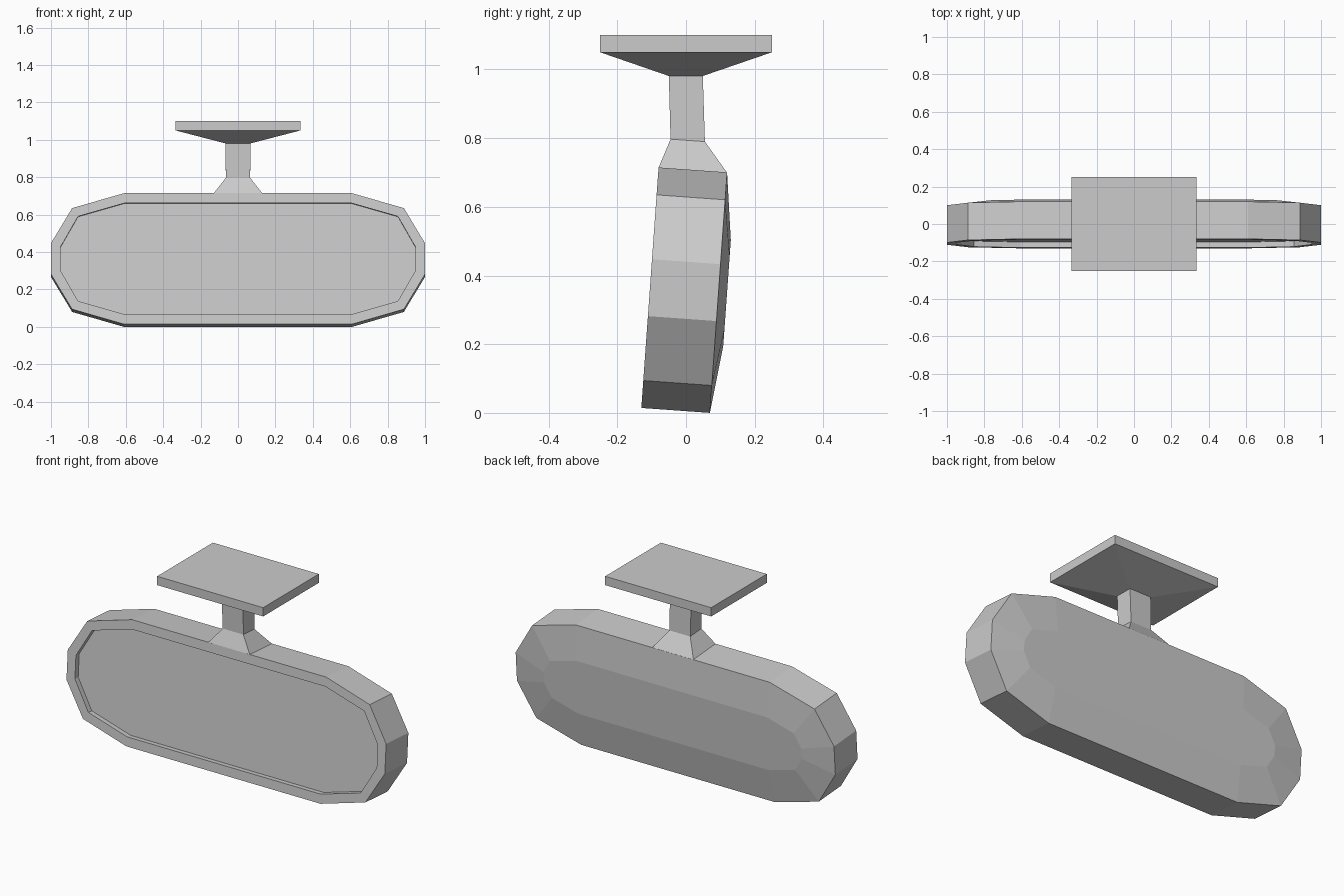
import bpy, bmesh
from math import radians
from mathutils import Matrix, Vector

if "Cube" in bpy.data.objects:
    bpy.data.objects.remove(bpy.data.objects["Cube"])


def loft(name, rings, cap_start=True, cap_end=True, matrix=Matrix()):
    """Skin a list of equal-length point rings into one flat-shaded object."""
    bm = bmesh.new()
    loops = [[bm.verts.new(matrix @ Vector(p)) for p in ring] for ring in rings]
    n = len(loops[0])
    for a, b in zip(loops, loops[1:]):
        for i in range(n):
            j = (i + 1) % n
            bm.faces.new((a[i], a[j], b[j], b[i]))
    if cap_start:
        bm.faces.new(loops[0][::-1])
    if cap_end:
        bm.faces.new(loops[-1])
    bmesh.ops.recalc_face_normals(bm, faces=bm.faces)
    mesh = bpy.data.meshes.new(name)
    bm.to_mesh(mesh)
    bm.free()
    obj = bpy.data.objects.new(name, mesh)
    bpy.context.collection.objects.link(obj)
    return obj


def outline(quarter, y):
    """Mirror three corner points into a twelve-sided outline at depth y."""
    q = quarter
    half = q + [(x, -z) for x, z in reversed(q)]
    pts = half + [(-x, z) for x, z in reversed(half)]
    return [(x, y, z) for x, z in pts]


def rect(hx, y0, z0, y1, z1):
    """Rectangle whose front and back edges may sit at different heights."""
    return [(-hx, y0, z0), (hx, y0, z0), (hx, y1, z1), (-hx, y1, z1)]


# Mirror housing: tilted shell with a recessed glass face and bevelled back
rim = [(0.61, 0.351), (0.887, 0.271), (1.0, 0.083)]
glass = [(0.607, 0.298), (0.855, 0.227), (0.948, 0.065)]
back = [(0.60, 0.155), (0.765, 0.107), (0.81, 0.03)]
tilt = Matrix.Translation((0, -0.105, 0.3645)) @ Matrix.Rotation(radians(-4.1), 4, 'X')
loft("mirror_housing", [
    outline(glass, 0.03),
    outline(glass, 0.0),
    outline(rim, 0.0),
    outline(rim, 0.2),
    outline(back, 0.225),
], matrix=tilt)

# Stem: flared foot on the housing, then a square neck
loft("stem", [
    rect(0.13, -0.08, 0.714, 0.119, 0.70),
    rect(0.065, -0.045, 0.797, 0.055, 0.79),
    rect(0.067, -0.05, 0.981, 0.049, 0.981),
], cap_start=False, cap_end=False)

# Mounting plate: tapered underside and flat slab
loft("mounting_plate", [
    rect(0.067, -0.05, 0.981, 0.049, 0.981),
    rect(0.333, -0.25, 1.05, 0.25, 1.05),
    rect(0.333, -0.25, 1.1, 0.25, 1.1),
], cap_start=False)
